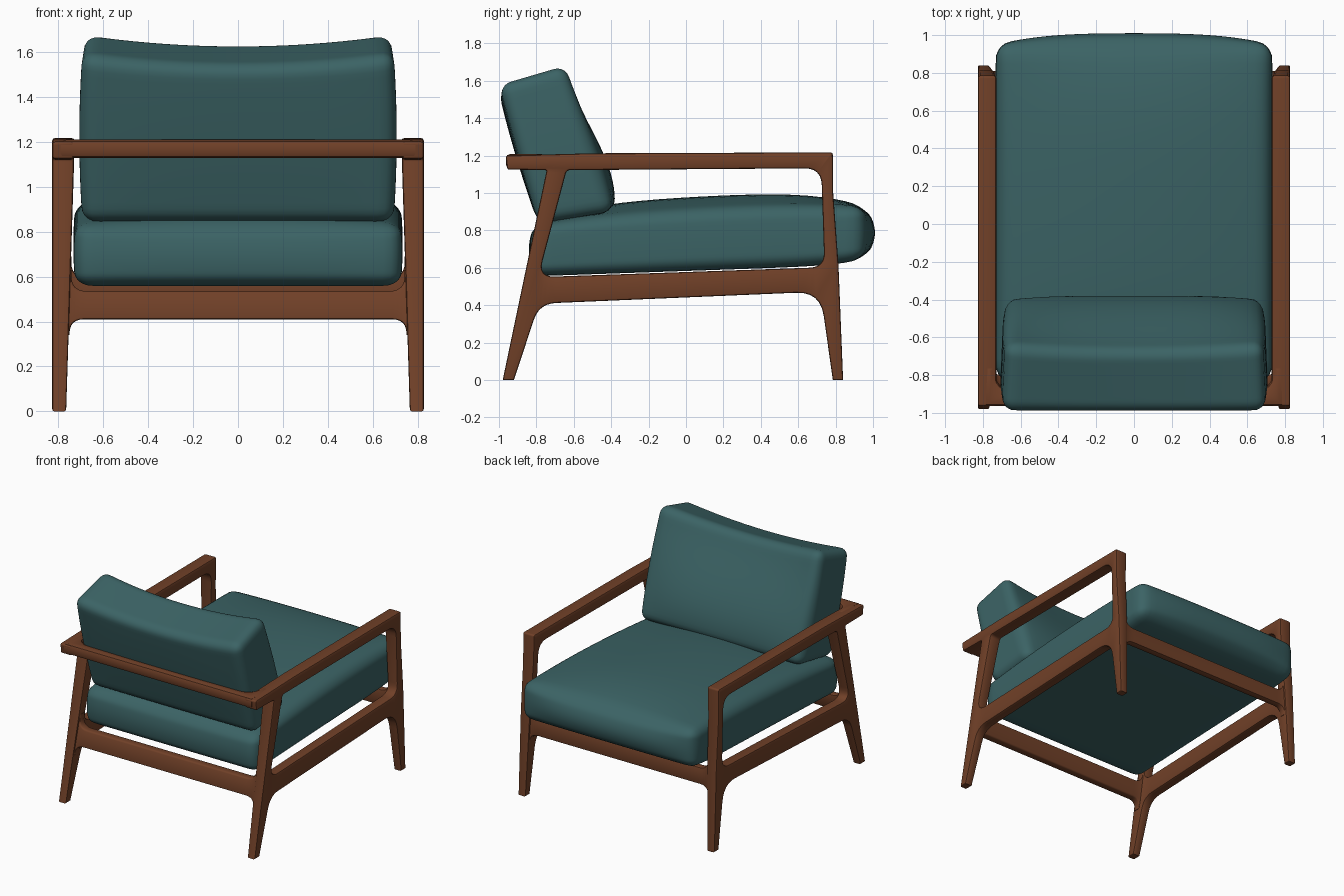
import bpy, bmesh, math
from mathutils import Vector

if "Cube" in bpy.data.objects:
    bpy.data.objects.remove(bpy.data.objects["Cube"])


def material(name, rgb):
    m = bpy.data.materials.new(name)
    m.diffuse_color = (*rgb, 1)
    m.use_nodes = True
    m.node_tree.nodes["Principled BSDF"].inputs["Base Color"].default_value = m.diffuse_color
    return m


WOOD = material("walnut wood", (0.165, 0.052, 0.021))
TEAL = material("teal fabric", (0.044, 0.125, 0.130))


def finish(bm, name, mat, angle):
    bmesh.ops.recalc_face_normals(bm, faces=bm.faces[:])
    me = bpy.data.meshes.new(name)
    bm.to_mesh(me)
    bm.free()
    me.materials.append(mat)
    ob = bpy.data.objects.new(name, me)
    bpy.context.collection.objects.link(ob)
    bpy.ops.object.select_all(action='DESELECT')
    ob.select_set(True)
    bpy.context.view_layer.objects.active = ob
    bpy.ops.object.shade_smooth_by_angle(angle=math.radians(angle))
    return ob


def rounded(points, steps=6):
    """Points (a, b[, t]); corners with t are rounded over the length t."""
    out, n = [], len(points)
    for i, p in enumerate(points):
        c = Vector(p[:2])
        if len(p) == 2:
            out.append(c)
            continue
        a = c + (Vector(points[i - 1][:2]) - c).normalized() * p[2]
        b = c + (Vector(points[(i + 1) % n][:2]) - c).normalized() * p[2]
        for k in range(steps + 1):
            s = k / steps
            out.append(a * (1 - s) ** 2 + c * 2 * s * (1 - s) + b * s * s)
    return out


def offset(loop, dist):
    """Move a loop to its left by dist, with mitred corners."""
    out, n = [], len(loop)
    for i, p in enumerate(loop):
        d1 = (p - loop[i - 1]).normalized()
        d2 = (loop[(i + 1) % n] - p).normalized()
        n1, n2 = Vector((-d1.y, d1.x)), Vector((-d2.y, d2.x))
        out.append(p + (n1 + n2) * dist / max(1 + n1.dot(n2), 0.3))
    return out


def board(name, loops, depth, bevel, place):
    """Solid from a flat outline (and holes) with eased edges; place maps (a, b, d) to 3D."""
    bm = bmesh.new()
    b = bevel
    layers = [(b, 0), (0.3 * b, 0.3 * b), (0, b),
              (0, depth - b), (0.3 * b, depth - 0.3 * b), (b, depth)]
    caps = [[], []]
    for j, pts in enumerate(loops):
        loop = rounded(pts)
        n = len(loop)
        area = sum(loop[i - 1].cross(loop[i]) for i in range(n))
        if (area > 0) != (j == 0):
            loop.reverse()
        rings = [[bm.verts.new((*p, d)) for p in offset(loop, o)] for o, d in layers]
        for r, s in zip(rings, rings[1:]):
            for i in range(n):
                bm.faces.new((r[i - 1], r[i], s[i], s[i - 1]))
        for cap, ring in zip(caps, (rings[0], rings[-1])):
            cap += [bm.edges.get((ring[i - 1], ring[i])) for i in range(n)]
    for cap in caps:
        bmesh.ops.triangle_fill(bm, use_beauty=True, edges=cap, normal=(0, 0, 1))
    for v in bm.verts:
        v.co = place(*v.co)
    return finish(bm, name, WOOD, 40)


def cushion(name, half, radius, warp):
    """Rounded box whose normalised coordinates are reshaped by warp."""
    bm = bmesh.new()
    bmesh.ops.create_cube(bm, size=2)
    bmesh.ops.subdivide_edges(bm, edges=bm.edges[:], cuts=25, use_grid_fill=True)
    for v in bm.verts:
        p = Vector([math.sin(c * math.pi / 2) * h for c, h in zip(v.co, half)])
        core = Vector([max(-h + radius, min(h - radius, c)) for c, h in zip(p, half)])
        d = p - core
        if d.length > 1e-6:
            p = core + d.normalized() * radius
        v.co = warp(*[c / h for c, h in zip(p, half)])
    return finish(bm, name, TEAL, 60)


# Side frames: arm, front leg, back leg and side rail in one outline with an opening
outline = [(0.785, 0), (0.84, 0), (0.815, 0.62), (0.787, 1.0), (0.785, 1.217, 0.015),
           (-0.5, 1.212), (-0.965, 1.2, 0.015), (-0.955, 1.125, 0.01), (-0.745, 1.122, 0.01),
           (-0.98, 0), (-0.92, 0), (-0.785, 0.408, 0.09), (0.718, 0.472, 0.13)]
opening = [(-0.638, 1.122, 0.02), (0.723, 1.132, 0.09), (0.74, 0.603, 0.08), (-0.79, 0.55, 0.09)]


def side_place(s):
    def place(y, z, d):
        inner = 0.765 - 0.032 * min(z, 1.15)
        return Vector((s * (inner + d / 0.08 * (0.827 - inner)), y, z))
    return place


for s, label in ((1, "right"), (-1, "left")):
    board(label + "_side_frame", [outline, opening], 0.08, 0.011, side_place(s))

# Lower cross rails, flared where they meet the legs
rail = [(-0.785, 0.34), (-0.75, 0.34), (-0.75, 0.41, 0.065), (0.75, 0.41, 0.065),
        (0.75, 0.34), (0.785, 0.34), (0.785, 0.63), (0.742, 0.63), (0.742, 0.535, 0.07),
        (-0.742, 0.535, 0.07), (-0.742, 0.63), (-0.785, 0.63)]
board("back_rail", [rail], 0.06, 0.01,
      lambda x, z, d: Vector((x, -0.97 + 0.212 * z + d, z)))
board("front_rail", [rail], 0.055, 0.01,
      lambda x, z, d: Vector((x, 0.828 - 0.045 * z - d, z + 0.06)))

# Top back bar between the arms, with corner fillets
bar = [(-0.79, -0.963), (0.79, -0.963), (0.79, -0.75), (0.735, -0.75), (0.735, -0.885, 0.11),
       (-0.735, -0.885, 0.11), (-0.735, -0.75), (-0.79, -0.75)]
board("top_back_bar", [bar], 0.082, 0.024,
      lambda x, y, d: Vector((x, y, 1.127 + d)))


# Seat cushion: crowned top, bowed front
def seat_warp(u, v, w):
    y = 0.07 + 0.88 * v
    bow = (1 - w * w) * (1 - 0.3 * u * u)
    low = 0.583 + 0.035 * y + 0.03 * max(0, v) ** 6
    top = 0.908 + 0.06 * y - 0.04 * y * y + 0.068 * (1 - u * u) * (1 - v ** 4)
    edge = 0.06 * (1 - u ** 4) if v > 0 else 0.03
    y += (edge * v ** 8 * bow) * (1 if v > 0 else -1)
    x = u * (0.722 + 0.01 * (1 - w * w))
    return Vector((x, y, low + (top - low) * (w + 1) / 2))


cushion("seat_cushion", (0.725, 0.88, 0.18), 0.075, seat_warp)


# Back cushion: leaning wedge with a full front and a dipped top edge
def back_warp(u, v, w):
    h, t = (w + 1) / 2, (v + 1) / 2
    rear = Vector((-0.79, 0.835)).lerp(Vector((-1.0, 1.585)), h)
    front = Vector((-0.385, 0.9)).lerp(Vector((-0.64, 1.69)), h)
    p = rear.lerp(front, t)
    full = (1 - w * w) * (1 - u ** 4)
    p.x += 0.05 * full * (1 - w) * t - 0.015 * full * (1 - t)
    p.x -= 0.03 * (1 - u * u) * h * t
    p.y -= 0.05 * (1 - u * u) * h * h
    x = u * (0.695 + 0.014 * (1 - w * w) - 0.015 * t)
    return Vector((x, p.x, p.y))


cushion("back_cushion", (0.70, 0.18, 0.40), 0.065, back_warp)
